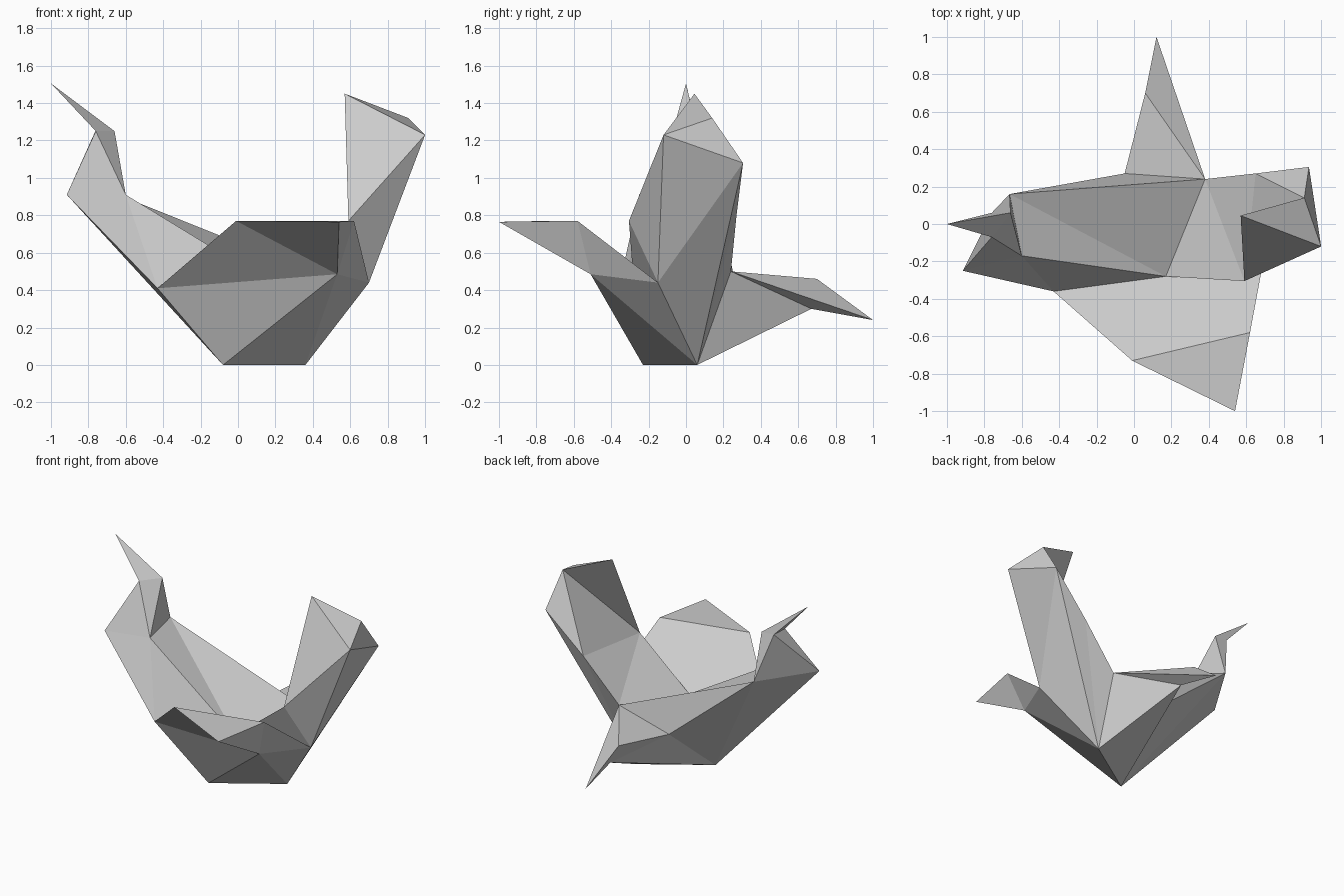
import bpy, bmesh

if "Cube" in bpy.data.objects:
    bpy.data.objects.remove(bpy.data.objects["Cube"])

# Fold points, grouped by the region they belong to
keel = {"A": (-.08, -.23, 0), "B": (.36, .06, 0)}
back = {"P": (.17, -.28, .44), "Q": (.38, .24, .50), "R": (-.05, .27, .41),
        "C": (.70, -.15, .44)}
front_tips = {"a": (.54, -1.0, .765), "b": (-.01, -.73, .77), "c": (.62, -.58, .77),
              "d": (.53, -.51, .485), "e": (-.43, -.36, .41)}
rear_tips = {"T": (.12, 1.0, .24), "U": (.06, .70, .46), "V": (.15, .67, .30)}
tail_pts = {"D": (1.0, -.12, 1.23), "E": (.91, .14, 1.32), "F": (.57, .045, 1.45),
            "G": (.935, .305, 1.08), "H": (.59, -.305, .77), "I": (.65, .27, .80)}
neck_pts = {"M": (-.915, -.25, .91), "N": (-.60, -.17, .91), "S": (-.665, .16, .92),
            "X": (-.66, .06, 1.25), "Y": (-.76, -.07, 1.25), "W": (-.76, .06, 1.255),
            "Z": (-1.0, 0, 1.505)}
points = {**keel, **back, **front_tips, **rear_tips, **tail_pts, **neck_pts}

# Each part is a set of triangular paper folds between the points
parts = {
    "body": "ABd Ade BCd AVB AVR ARS ASM AMe SRQ SQP NSP NPe MNe",
    "front_wing": "edb dba dac dcC abc bcC bCP bPe",
    "rear_wing": "BVQ QVT QUT UVT RVU QRU",
    "upright_tail": "QPH QHI BQI BIG CGB CDG DEG DEF DFH HDC HCP EFH EHI GEI",
    "neck": "XYN YNM YWM WMS WXS XSN",
    "beak": "ZXY ZYW ZWX",
}

# Fold the whole sheet once so that all faces point outwards
bm = bmesh.new()
verts = {k: bm.verts.new(p) for k, p in points.items()}
folds = {name: [bm.faces.new([verts[k] for k in tri]) for tri in tris.split()]
         for name, tris in parts.items()}
bmesh.ops.recalc_face_normals(bm, faces=bm.faces[:])

# Cut the sheet into named parts
for name, faces in folds.items():
    used = list(dict.fromkeys(v for f in faces for v in f.verts))
    mesh = bpy.data.meshes.new(name)
    mesh.from_pydata([v.co[:] for v in used], [],
                     [[used.index(v) for v in f.verts] for f in faces])
    mesh.update()
    bpy.context.collection.objects.link(bpy.data.objects.new(name, mesh))
bm.free()
